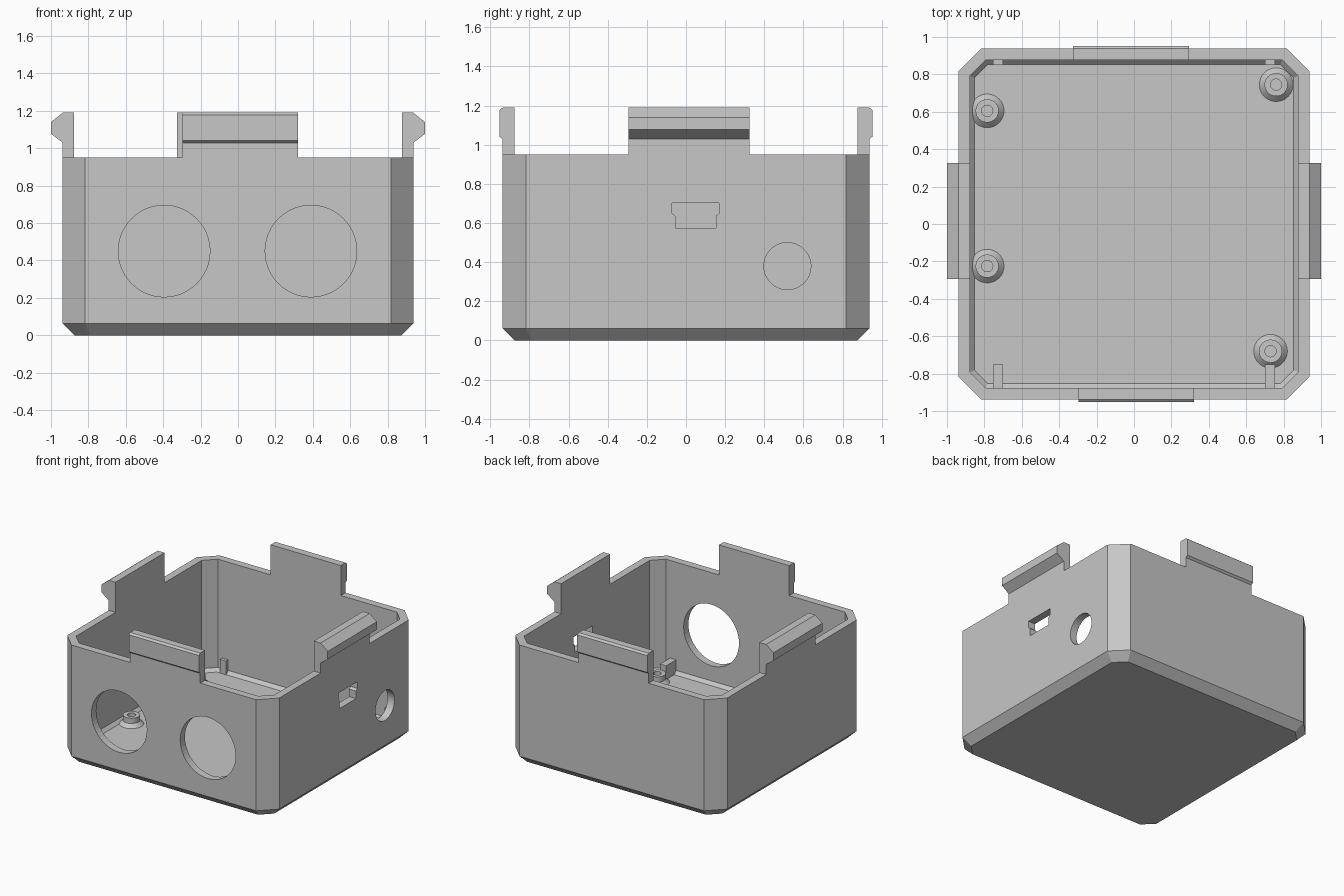
import bpy, bmesh, math
from mathutils import Matrix, Vector

if "Cube" in bpy.data.objects:
    bpy.data.objects.remove(bpy.data.objects["Cube"], do_unlink=True)

HALF, CUT, WALL, RIM, FLOOR = 0.937, 0.12, 0.06, 0.95, 0.06

grey = bpy.data.materials.new("plain grey")
grey.use_nodes = True
colour = (0.57, 0.57, 0.57, 1)
grey.diffuse_color = colour
grey.node_tree.nodes["Principled BSDF"].inputs["Base Color"].default_value = colour


def finish(name, bm, smooth=False):
    bmesh.ops.recalc_face_normals(bm, faces=bm.faces)
    mesh = bpy.data.meshes.new(name)
    bm.to_mesh(mesh)
    bm.free()
    mesh.materials.append(grey)
    obj = bpy.data.objects.new(name, mesh)
    bpy.context.collection.objects.link(obj)
    if smooth:
        bpy.ops.object.select_all(action="DESELECT")
        obj.select_set(True)
        bpy.context.view_layer.objects.active = obj
        bpy.ops.object.shade_smooth_by_angle(angle=math.radians(30))
    return obj


def loft(name, rings, smooth=False):
    """Skin a stack of equal-length loops and cap both ends."""
    bm = bmesh.new()
    loops = [[bm.verts.new(p) for p in ring] for ring in rings]
    for a, b in zip(loops, loops[1:]):
        for i in range(len(a)):
            j = (i + 1) % len(a)
            bm.faces.new((a[i], a[j], b[j], b[i]))
    bm.faces.new(loops[0])
    bm.faces.new(loops[-1])
    return finish(name, bm, smooth)


def octagon(inset, z):
    """Square outline with cut corners, offset evenly inwards."""
    h = HALF - inset
    k = h - (CUT - inset * (2 - math.sqrt(2)))
    return [(h, -k, z), (h, k, z), (k, h, z), (-k, h, z),
            (-h, k, z), (-h, -k, z), (-k, -h, z), (k, -h, z)]


def circle(r, n=48):
    return [(r * math.cos(2 * math.pi * i / n), r * math.sin(2 * math.pi * i / n)) for i in range(n)]


# Hollow box with bevelled base and bevelled inner floor edge
box = loft("box_shell", [octagon(0.062, 0), octagon(0, 0.062), octagon(0, RIM),
                         octagon(WALL, RIM), octagon(WALL, 0.085), octagon(0.085, FLOOR)])


def cut_wall(name, outline, angle):
    """Cut an outline (along wall, height) through the wall facing the angle."""
    turn = Matrix.Rotation(angle, 3, "Z")
    rings = [[turn @ Vector((x, u, v)) for u, v in outline] for x in (0.83, 1.05)]
    cutter = loft(name, rings)
    cutter.hide_render = True
    mod = box.modifiers.new(name, "BOOLEAN")
    mod.operation, mod.solver, mod.object = "DIFFERENCE", "EXACT", cutter
    bpy.context.view_layer.objects.active = box
    bpy.ops.object.modifier_apply(modifier=mod.name)
    bpy.data.objects.remove(cutter, do_unlink=True)


FRONT = -math.pi / 2

# Two large round openings in the front wall
for x in (-0.395, 0.39):
    cut_wall("front_opening", [(x + u, 0.45 + v) for u, v in circle(0.245)], FRONT)

# Small round opening and stepped plug slot in the side wall
cut_wall("side_opening", [(0.518 + u, 0.38 + v) for u, v in circle(0.12)], 0)
slot = [(0.103, 0.575), (0.103, 0.635), (0.12, 0.65), (0.12, 0.703)]
slot = slot + [(-u, v) for u, v in reversed(slot)]
cut_wall("plug_slot", [(0.049 + u, v) for u, v in slot], 0)


def clip(name, angle, start, end, hook):
    """Snap clip rising from the rim; the hook profile is (outward, z)."""
    inner = HALF - WALL
    profile = [(inner, RIM), (HALF, RIM)] + hook + [(inner, 1.19)]
    turn = Matrix.Rotation(angle, 3, "Z")
    loft(name, [[turn @ Vector((d, y, z)) for d, z in profile] for y in (start, end)])


deep = [(HALF, 1.03), (1.0, 1.077), (1.0, 1.14), (HALF, 1.19)]
shallow = [(HALF, 1.028), (0.953, 1.042), (0.953, 1.177), (HALF, 1.19)]
clip("left_clip", 0, -0.295, 0.325, deep)
clip("right_clip", math.pi, -0.325, 0.295, deep)
clip("front_clip", FRONT, -0.298, 0.322, shallow)
clip("back_clip", -FRONT, -0.295, 0.325, shallow)

# Screw posts with flared foot and blind hole
steps = [(0.09, FLOOR), (0.062, 0.088), (0.062, 0.13), (0.03, 0.13), (0.03, 0.07)]
for x, y in ((-0.785, 0.605), (0.76, 0.745), (-0.785, -0.225), (0.73, -0.68)):
    loft("screw_post", [[(x + u, y + v, z) for u, v in circle(r, 32)] for r, z in steps], True)

# Small board stops standing against the front and back walls
for x in (-0.728, 0.728):
    for name, y0, y1 in (("front_stop", -0.88, -0.75), ("back_stop", 0.85, 0.88)):
        loft(name, [[(x - 0.027, y0, z), (x + 0.027, y0, z), (x + 0.027, y1, z), (x - 0.027, y1, z)]
                    for z in (0.055, 0.17)])
